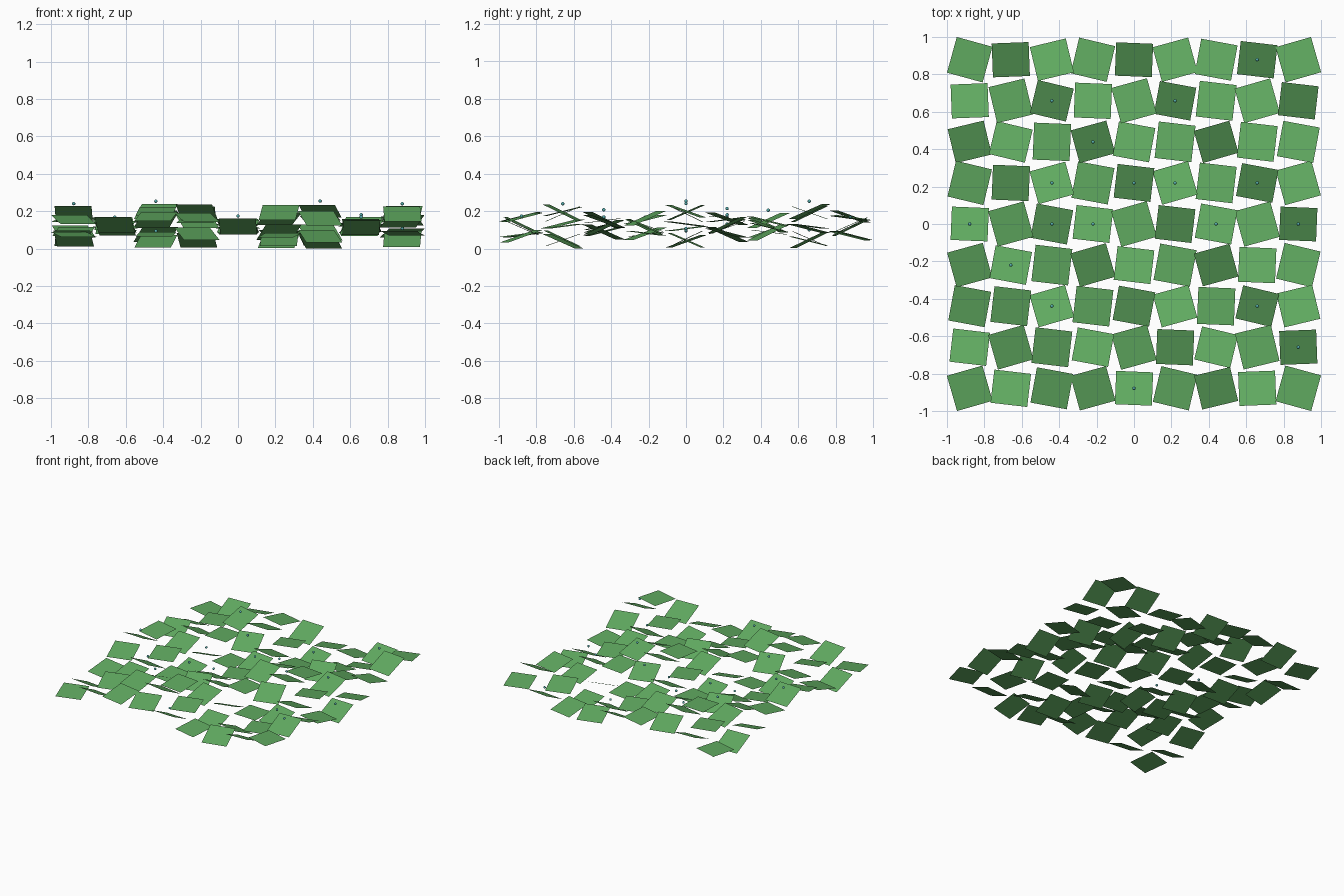
import bpy, bmesh, math
from mathutils import Matrix

if "Cube" in bpy.data.objects:
    bpy.data.objects.remove(bpy.data.objects["Cube"])

STEP = 0.2196      # grid spacing
HALF = 0.0988      # half side of a tile
BASE = 0.119       # mean height
WAVE = 0.088       # height of the wave
TILT = 0.45        # largest tilt
YAW = 0.28         # largest turn


def material(name, rgb):
    m = bpy.data.materials.new(name)
    m.diffuse_color = (*rgb, 1)
    m.use_nodes = True
    m.node_tree.nodes["Principled BSDF"].inputs["Base Color"].default_value = m.diffuse_color
    return m


green = material("leaf green", (0.117, 0.400, 0.117))
teal = material("pale teal", (0.091, 0.420, 0.420))


def height(i, j):
    return BASE + WAVE * math.sin(i) * math.cos(j)


def make_object(name, bm, mat):
    me = bpy.data.meshes.new(name)
    bm.to_mesh(me)
    bm.free()
    me.materials.append(mat)
    ob = bpy.data.objects.new(name, me)
    bpy.context.collection.objects.link(ob)
    return ob


# 9 x 9 field of thin square tiles, turned and tilted in waves
bm = bmesh.new()
for i in range(-4, 5):
    for j in range(-4, 5):
        yaw = YAW * math.cos(2 * (i - j))
        tilt = TILT * math.sin(2 * (i + j))
        place = (Matrix.Translation((i * STEP, j * STEP, height(i, j)))
                 @ Matrix.Rotation(yaw, 4, 'Z') @ Matrix.Rotation(tilt, 4, 'X'))
        bmesh.ops.create_grid(bm, x_segments=1, y_segments=1, size=HALF, matrix=place)
make_object("leaf_tiles", bm, green)

# small beads floating above some of the tiles (column, row)
BEADS = [(3, 4), (-2, 3), (1, 3), (-1, 2), (-2, 1), (0, 1), (1, 1), (3, 1),
         (-4, 0), (-2, 0), (-1, 0), (2, 0), (4, 0), (-3, -1),
         (-2, -2), (3, -2), (4, -3), (0, -4)]
bm = bmesh.new()
for i, j in BEADS:
    bmesh.ops.create_uvsphere(
        bm, u_segments=12, v_segments=8, radius=0.009,
        matrix=Matrix.Translation((i * STEP, j * STEP, height(i, j) + 0.055)))
for f in bm.faces:
    f.smooth = True
make_object("beads", bm, teal)
